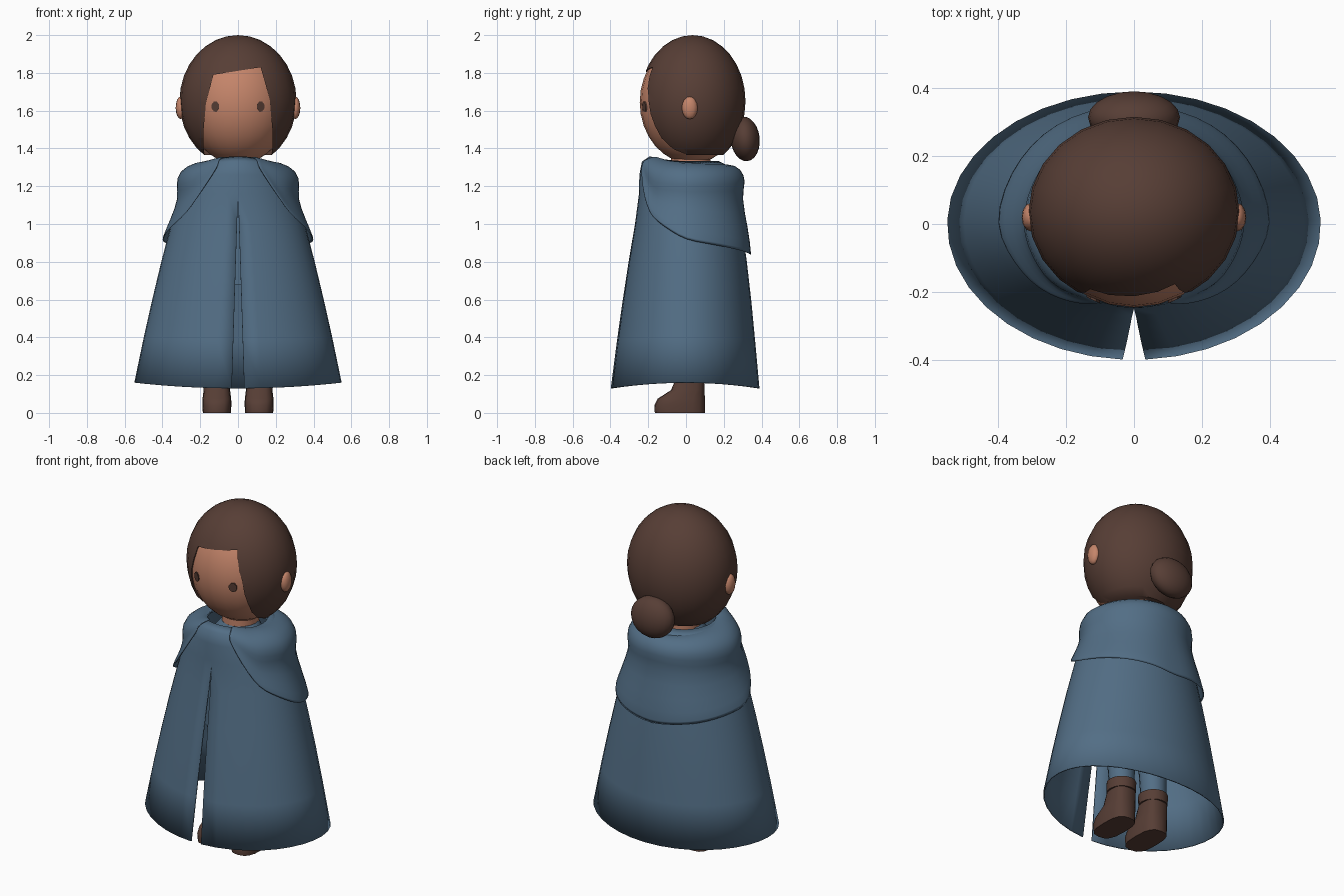
import bpy, bmesh, math
from mathutils import Vector

if "Cube" in bpy.data.objects:
    bpy.data.objects.remove(bpy.data.objects["Cube"])


def material(name, rgb):
    m = bpy.data.materials.new(name)
    m.diffuse_color = (*rgb, 1)
    m.use_nodes = True
    m.node_tree.nodes["Principled BSDF"].inputs["Base Color"].default_value = m.diffuse_color
    return m


BLUE = material("cloak blue", (0.085, 0.155, 0.235))
BROWN = material("dark brown", (0.095, 0.048, 0.036))
SKIN = material("skin", (0.56, 0.235, 0.145))


def finish(name, bm, mat, angle=45):
    bmesh.ops.recalc_face_normals(bm, faces=bm.faces)
    me = bpy.data.meshes.new(name)
    bm.to_mesh(me)
    bm.free()
    me.materials.append(mat)
    ob = bpy.data.objects.new(name, me)
    bpy.context.collection.objects.link(ob)
    smooth(ob, angle)
    return ob


def smooth(ob, angle=45):
    bpy.ops.object.select_all(action='DESELECT')
    ob.select_set(True)
    bpy.context.view_layer.objects.active = ob
    bpy.ops.object.shade_smooth_by_angle(angle=math.radians(angle))


def ball(name, centre, radii, mat, u=24, v=16, tilt=0):
    bm = bmesh.new()
    bmesh.ops.create_uvsphere(bm, u_segments=u, v_segments=v, radius=1)
    for p in bm.verts:
        p.co = Vector([a * b for a, b in zip(p.co, radii)])
        y, z = p.co.y, p.co.z
        p.co.y = y * math.cos(tilt) - z * math.sin(tilt)
        p.co.z = y * math.sin(tilt) + z * math.cos(tilt)
        p.co += Vector(centre)
    return finish(name, bm, mat)


def sheet(rows, closed=False, caps=False):
    """Skin a grid of points; each row has the same length."""
    bm = bmesh.new()
    vs = [[bm.verts.new(p) for p in r] for r in rows]
    n = len(vs[0])
    for a, b in zip(vs, vs[1:]):
        for i in range(n if closed else n - 1):
            j = (i + 1) % n
            bm.faces.new((a[i], a[j], b[j], b[i]))
    if caps:
        bm.faces.new(vs[0])
        bm.faces.new(vs[-1])
    return bm


def tube(name, rings, mat, n=16, power=1.0):
    """Loft rings given as (z, centre x, half width, front y, back y)."""
    rows = []
    for z, cx, rx, yf, yb in rings:
        r = []
        for i in range(n):
            t = math.tau * i / n
            c, s = math.cos(t), math.sin(t)
            c, s = (math.copysign(abs(q) ** power, q) for q in (c, s))
            r.append((cx + rx * c, (yf + yb) / 2 + (yb - yf) / 2 * s, z))
        rows.append(r)
    return finish(name, sheet(rows, True, True), mat)


def thicken(ob, t):
    m = ob.modifiers.new("thickness", 'SOLIDIFY')
    m.thickness = t
    m.offset = 0


# Head, ears, eyes and neck
HC, HR = Vector((0, 0.03, 1.645)), Vector((0.285, 0.275, 0.325))
ball("head", HC, HR, SKIN)
tube("neck", [(1.2, 0, 0.1, -0.08, 0.13), (1.4, 0, 0.1, -0.08, 0.13)], SKIN)
for side, s in (("left", -1), ("right", 1)):
    ball(side + "_ear", (s * 0.303, 0.02, 1.615), (0.027, 0.042, 0.06), SKIN, 12, 8)
    bm = bmesh.new()
    rim = []
    for i in range(8):
        t = math.tau * (i + 0.5) / 8
        x, z = s * 0.12 + 0.021 * math.cos(t), 1.622 + 0.028 * math.sin(t)
        y = HC.y - HR.y * math.sqrt(1 - (x / HR.x) ** 2 - ((z - HC.z) / HR.z) ** 2)
        rim.append(bm.verts.new((x, y - 0.005, z)))
    f = bm.faces.new(rim)
    ext = bmesh.ops.extrude_face_region(bm, geom=[f])["geom"]
    for p in ext:
        if isinstance(p, bmesh.types.BMVert):
            p.co.y += 0.009
    finish(side + "_eye", bm, BROWN)

# Hair cap: level at the bottom, face opening cut out of the front
hair = ball("hair", (0, 0.035, 1.65), (0.31, 0.28, 0.35), BROWN)
bm = bmesh.new()
bm.from_mesh(hair.data)
cut = bmesh.ops.bisect_plane(bm, geom=bm.verts[:] + bm.edges[:] + bm.faces[:],
                             plane_co=(0, 0, 1.365), plane_no=(0, 0, 1), clear_inner=True)
bmesh.ops.holes_fill(bm, edges=[e for e in bm.edges if e.is_boundary], sides=0)
bmesh.ops.recalc_face_normals(bm, faces=bm.faces)
bm.to_mesh(hair.data)
bm.free()
outline = [(-0.18, 1.2), (-0.182, 1.5), (-0.17, 1.64), (-0.13, 1.79), (0.12, 1.83),
           (0.168, 1.66), (0.182, 1.5), (0.18, 1.2)]
cutter = finish("face_cutter", sheet([[(x, y, z) for x, z in outline] for y in (-1, 0)],
                                     True, True), BROWN)
m = hair.modifiers.new("opening", 'BOOLEAN')
m.operation, m.object, m.solver = 'DIFFERENCE', cutter, 'EXACT'
bpy.context.view_layer.objects.active = hair
bpy.ops.object.modifier_apply(modifier="opening")
bpy.data.objects.remove(cutter)
smooth(hair)
ball("hair_bun", (0, 0.313, 1.45), (0.135, 0.077, 0.118), BROWN, 20, 12, 0.1)

# Torso, trouser legs and boots
tube("torso", [(0.68, 0, 0.2, -0.14, 0.14), (1.0, 0, 0.19, -0.14, 0.14),
               (1.22, 0, 0.18, -0.13, 0.14), (1.31, 0, 0.1, -0.08, 0.12)], BLUE, 20)
for side, s in (("left", -1), ("right", 1)):
    x = s * 0.112
    tube(side + "_trouser_leg", [(0.24, x, 0.07, -0.04, 0.1), (0.5, x, 0.08, -0.06, 0.1),
                                 (0.74, x, 0.085, -0.08, 0.1)], BLUE)
    tube(side + "_boot", [(0, x, 0.074, -0.165, 0.1), (0.04, x, 0.077, -0.168, 0.1),
                          (0.075, x, 0.076, -0.15, 0.1), (0.12, x, 0.07, -0.08, 0.098),
                          (0.2, x, 0.068, -0.045, 0.098)], BROWN, 16, 0.7)
    tube(side + "_boot_cuff", [(0.19, x, 0.078, -0.055, 0.108), (0.25, x, 0.08, -0.056, 0.11)],
         BROWN)

# Cloak with a narrow front slit: (z, half width, front depth, back depth)
profile = [(0.16, 0.545, 0.395, 0.385), (0.4, 0.495, 0.362, 0.362), (0.6, 0.45, 0.332, 0.342),
           (0.8, 0.402, 0.3, 0.318), (1.0, 0.35, 0.266, 0.29), (1.16, 0.3, 0.245, 0.265),
           (1.26, 0.26, 0.243, 0.24), (1.31, 0.21, 0.23, 0.21), (1.33, 0.16, 0.19, 0.17)]
rows = []
for z, rx, yf, yb in profile:
    gap = math.asin(max(0, 0.033 * (1.16 - z)) / rx)
    low, high = max(0, (0.8 - z) / 0.64), max(0, (z - 1.26) / 0.07)
    r = []
    for i in range(37):
        t = gap + (math.tau - 2 * gap) * i / 36
        c = math.cos(t)
        r.append((-rx * math.sin(t), -c * (yf if c > 0 else yb),
                  z - 0.03 * low * c * c + 0.025 * high * max(0, c) ** 2))
    rows.append(r)
bm = sheet(rows)
bmesh.ops.remove_doubles(bm, verts=bm.verts, dist=0.0005)
thicken(finish("cloak", bm, BLUE, 60), 0.008)

# Hood lying over the shoulders: (radius, height) profiles by angle from the front
stations = [
    (24, [(.17, 1.355), (.2, 1.352), (.22, 1.347), (.24, 1.34), (.25, 1.33), (.254, 1.32), (.256, 1.31)]),
    (55, [(.16, 1.335), (.22, 1.33), (.285, 1.285), (.3, 1.22), (.292, 1.16), (.315, 1.1), (.338, 1.05)]),
    (90, [(.15, 1.32), (.225, 1.325), (.315, 1.28), (.33, 1.2), (.312, 1.14), (.36, 1.02), (.41, .91)]),
    (135, [(.15, 1.31), (.235, 1.32), (.305, 1.28), (.32, 1.21), (.3, 1.14), (.35, .98), (.38, .86)]),
    (180, [(.16, 1.28), (.23, 1.32), (.29, 1.29), (.318, 1.23), (.288, 1.15), (.325, .98), (.343, .82)])]


def hood_row(deg):
    a = min(abs(deg), 180)
    for (a0, p0), (a1, p1) in zip(stations, stations[1:]):
        if a <= a1:
            k = (a - a0) / (a1 - a0)
            t = math.radians(deg)
            mix = [[u + (v - u) * k for u, v in zip(p, q)] for p, q in zip(p0, p1)]
            return [(r * math.sin(t), -r * math.cos(t), z) for r, z in mix]


angles = [24, 34, 44, 55, 66, 78, 90, 105, 120, 135, 150, 165]
hood = finish("hood", sheet([hood_row(-a) for a in angles] + [hood_row(180)]
                            + [hood_row(a) for a in reversed(angles)]), BLUE, 60)
thicken(hood, 0.01)
hood.modifiers.new("rounding", 'SUBSURF').levels = 1
hood.modifiers["rounding"].render_levels = 1
